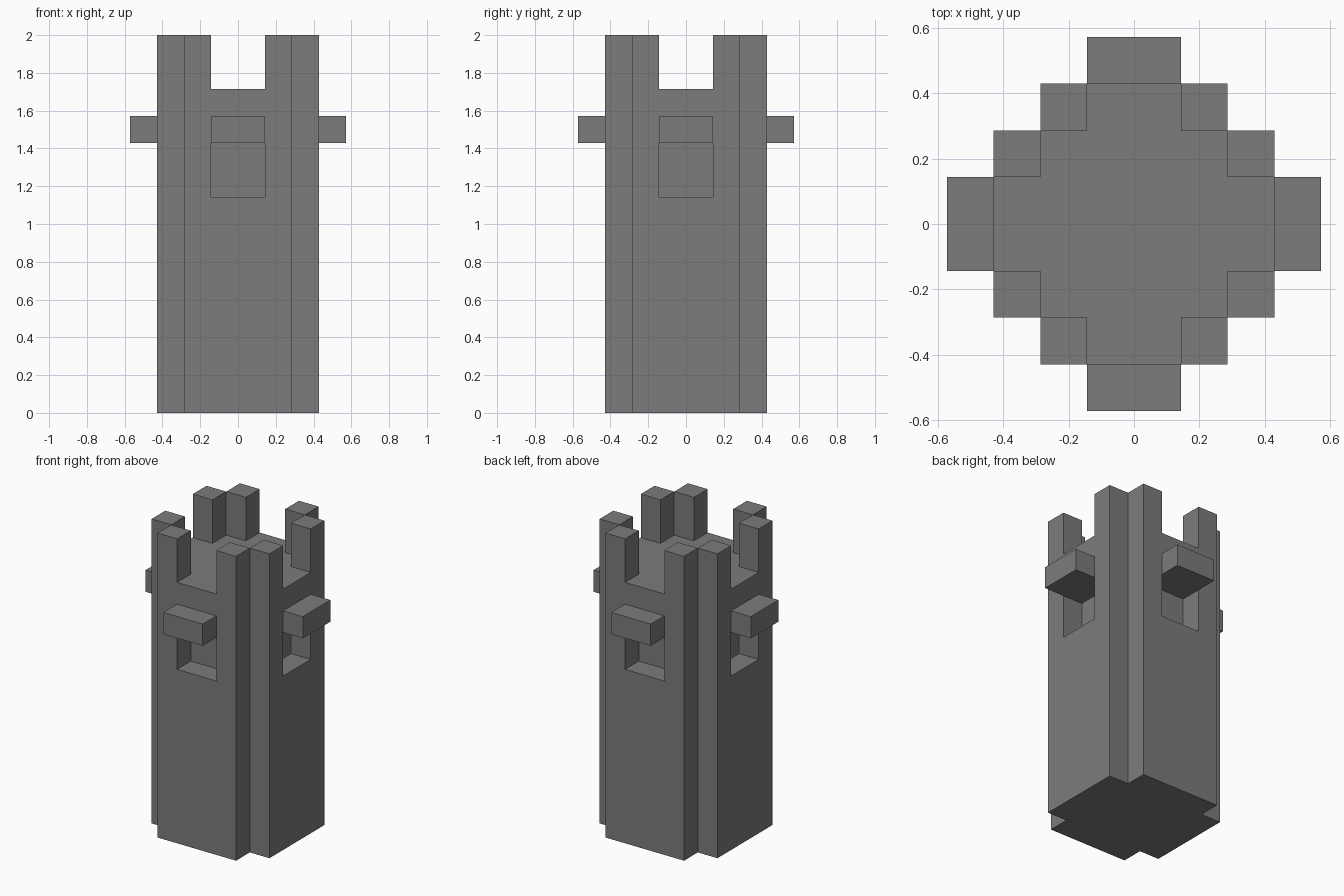
import bpy
import bmesh
from mathutils import Matrix, Vector
from math import pi

if "Cube" in bpy.data.objects:
    bpy.data.objects.remove(bpy.data.objects["Cube"])

U = 1 / 7  # one block

stone = bpy.data.materials.new("grey stone")
stone.diffuse_color = (0.2, 0.2, 0.2, 1)
stone.use_nodes = True
stone.node_tree.nodes["Principled BSDF"].inputs["Base Color"].default_value = (0.2, 0.2, 0.2, 1)


def make_object(name, bm):
    bmesh.ops.recalc_face_normals(bm, faces=bm.faces)
    mesh = bpy.data.meshes.new(name)
    bm.to_mesh(mesh)
    bm.free()
    mesh.materials.append(stone)
    obj = bpy.data.objects.new(name, mesh)
    bpy.context.collection.objects.link(obj)
    return obj


def add_box(bm, low, high, turn=0):
    """Box between two corners in blocks, turned about z by quarter turns."""
    low, high = Vector(low) * U, Vector(high) * U
    matrix = (Matrix.Rotation(turn * pi / 2, 4, "Z")
              @ Matrix.Translation((low + high) / 2)
              @ Matrix.Diagonal((*(high - low), 1)))
    bmesh.ops.create_cube(bm, size=1, matrix=matrix)


# Tower body: a square with notched corners, extruded up to the deck
bm = bmesh.new()
corner = [(3, -2), (3, 2), (2, 2)]
outline = []
for turn in range(4):
    for x, y in corner:
        for _ in range(turn):
            x, y = -y, x
        outline.append((x, y))
base = bm.faces.new([bm.verts.new((x * U, y * U, 0)) for x, y in dict.fromkeys(outline)])
top = bmesh.ops.extrude_face_region(bm, geom=[base], use_keep_orig=True)["geom"]
bmesh.ops.translate(bm, verts=[v for v in top if isinstance(v, bmesh.types.BMVert)],
                    vec=(0, 0, 12 * U))
body = make_object("tower_body", bm)

# Window niches cut one block deep into every side
bm = bmesh.new()
for turn in range(4):
    add_box(bm, (-1, -4, 8), (1, -2, 10), turn)
cutter = make_object("niche_cutter", bm)
cutter.hide_render = True
cut = body.modifiers.new("niches", "BOOLEAN")
cut.operation = "DIFFERENCE"
cut.solver = "EXACT"
cut.object = cutter
bpy.context.view_layer.objects.active = body
bpy.ops.object.modifier_apply(modifier=cut.name)
bpy.data.objects.remove(cutter)

# Lintels over the niches and a pair of battlements on every side
for turn, side in enumerate(("front", "left", "back", "right")):
    bm = bmesh.new()
    add_box(bm, (-1, -4, 10), (1, -3, 11), turn)
    make_object(side + "_lintel", bm)
    bm = bmesh.new()
    for x in (-2, 1):
        add_box(bm, (x, -3, 12), (x + 1, -2, 14), turn)
    make_object(side + "_battlements", bm)
